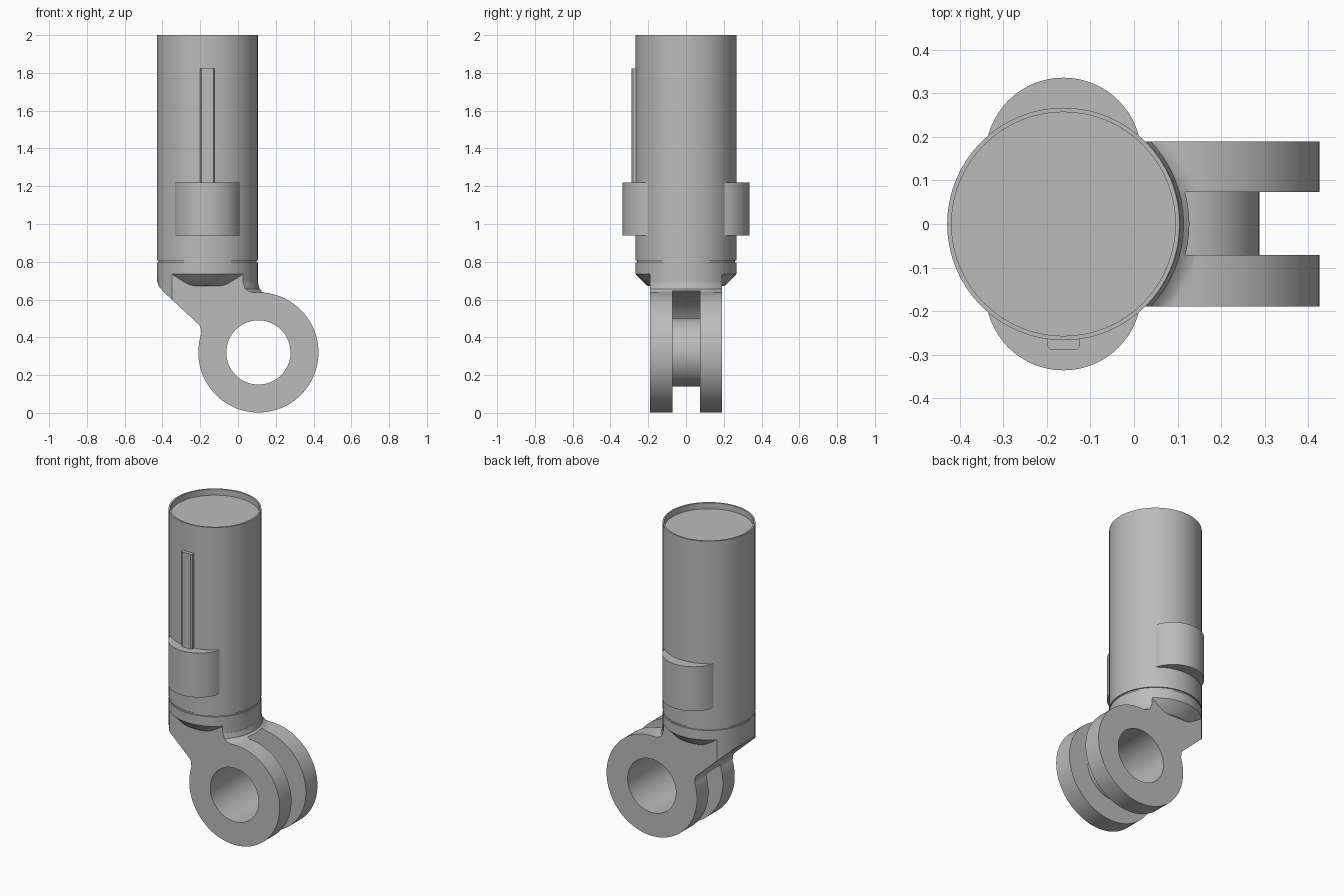
import bpy, bmesh, math
from mathutils import Vector

if "Cube" in bpy.data.objects:
    bpy.data.objects.remove(bpy.data.objects["Cube"], do_unlink=True)

grey = bpy.data.materials.new("grey_metal")
grey.use_nodes = True
COLOUR = (0.5, 0.5, 0.5, 1)
grey.diffuse_color = COLOUR
grey.node_tree.nodes["Principled BSDF"].inputs["Base Color"].default_value = COLOUR

AXIS_X = -0.162          # tube axis
R = 0.267                # tube radius
EYE = (0.108, 0.32)      # eye centre in x, z
HALF = 0.19              # half thickness of the fork


def finish(name, bm):
    bmesh.ops.remove_doubles(bm, verts=bm.verts, dist=1e-5)
    bmesh.ops.recalc_face_normals(bm, faces=bm.faces)
    mesh = bpy.data.meshes.new(name)
    bm.to_mesh(mesh)
    bm.free()
    mesh.materials.append(grey)
    ob = bpy.data.objects.new(name, mesh)
    bpy.context.collection.objects.link(ob)
    return ob


def prism(name, points, lo, hi, axis="z"):
    """Extrude a flat outline along z (outline in x, y) or y (outline in x, z)."""
    bm = bmesh.new()
    place = (lambda a, b: (a, b, lo)) if axis == "z" else (lambda a, b: (a, lo, b))
    face = bm.faces.new([bm.verts.new(place(a, b)) for a, b in points])
    out = bmesh.ops.extrude_face_region(bm, geom=[face])
    move = Vector((0, 0, hi - lo)) if axis == "z" else Vector((0, hi - lo, 0))
    bmesh.ops.translate(bm, vec=move, verts=[g for g in out["geom"] if isinstance(g, bmesh.types.BMVert)])
    return finish(name, bm)


def circle(a, b, r, n=64):
    return [(a + r * math.cos(math.tau * i / n), b + r * math.sin(math.tau * i / n)) for i in range(n)]


def lathe(name, profile, closed=False, n=64):
    """Spin an (r, z) profile round the tube axis."""
    bm = bmesh.new()
    vs = [bm.verts.new((AXIS_X + r, 0, z)) for r, z in profile]
    es = [bm.edges.new(p) for p in zip(vs, vs[1:] + (vs[:1] if closed else []))]
    bmesh.ops.spin(bm, geom=vs + es, cent=(AXIS_X, 0, 0), axis=(0, 0, 1),
                   angle=math.tau, steps=n, use_merge=True)
    return finish(name, bm)


def activate(ob):
    bpy.ops.object.select_all(action="DESELECT")
    ob.select_set(True)
    bpy.context.view_layer.objects.active = ob


def boolean(ob, other, operation):
    mod = ob.modifiers.new("cut", "BOOLEAN")
    mod.object, mod.operation, mod.solver = other, operation, "EXACT"
    activate(ob)
    bpy.ops.object.modifier_apply(modifier=mod.name)
    bpy.data.objects.remove(other, do_unlink=True)


def smooth(ob):
    activate(ob)
    bpy.ops.object.shade_smooth_by_angle(angle=math.radians(30))


# Main tube with a groove below and a shallow recess on top
tube = lathe("main_tube", [(0, 0.795), (0.26, 0.795), (0.26, 0.807), (R, 0.807),
                           (R, 2), (0.257, 2), (0.257, 1.962), (0, 1.962)])

# Collar with a conical underside
collar = lathe("collar", [(0, 0.672), (0.202, 0.672), (0.212, 0.678), (R, 0.735), (R, 0.796), (0, 0.796)])

# Half-round bosses, front and back
for name, side in (("front_boss", -1), ("back_boss", 1)):
    smooth(prism(name, circle(AXIS_X, side * 0.157, 0.179), 0.938, 1.22))

# Raised rail on the front of the tube
rail = prism("front_rail", [(-0.2, -0.25), (-0.2, -0.28), (-0.193, -0.288),
                            (-0.131, -0.288), (-0.124, -0.28), (-0.124, -0.25)], 1.2, 1.823)

# Fork: eye disc joined to a neck that stays inside the tube's outline
fork = prism("fork", circle(*EYE, 0.318, 96), -HALF, HALF, "y")
neck = prism("neck", [(-0.45, 0.735), (-0.45, 0.71), (-0.429, 0.70), (-0.418, 0.668), (-0.39, 0.637),
                      (-0.205, 0.465), (-0.197, 0.447), (-0.196, 0.425), (0, 0.3),
                      (0.108, 0.4), (0.12, 0.735)], -HALF, HALF, "y")
boolean(neck, prism("neck_limit", circle(AXIS_X, 0, R), 0.2, 1), "INTERSECT")
boolean(fork, neck, "UNION")

# Fillet between neck and eye
flare = lathe("flare", [(0.24, 0.6), (0.312, 0.6), (0.312, 0.637), (0.293, 0.642),
                        (0.276, 0.657), (0.268, 0.69), (0.24, 0.69)], True)
boolean(flare, prism("flare_limit", [(0, 0.5), (0.2, 0.5), (0.2, 0.8), (0, 0.8)], -HALF, HALF, "y"), "INTERSECT")
boolean(fork, flare, "UNION")

# Slot between the fork plates, the inner bush and the pin hole
boolean(fork, prism("slot", circle(*EYE, 0.326, 96), -0.071, 0.074, "y"), "DIFFERENCE")
boolean(fork, prism("bush", circle(*EYE, 0.18), -0.1, 0.1, "y"), "UNION")
boolean(fork, prism("pin_hole", circle(*EYE, 0.17), -0.3, 0.3, "y"), "DIFFERENCE")

for ob in (tube, collar, rail, fork):
    smooth(ob)
